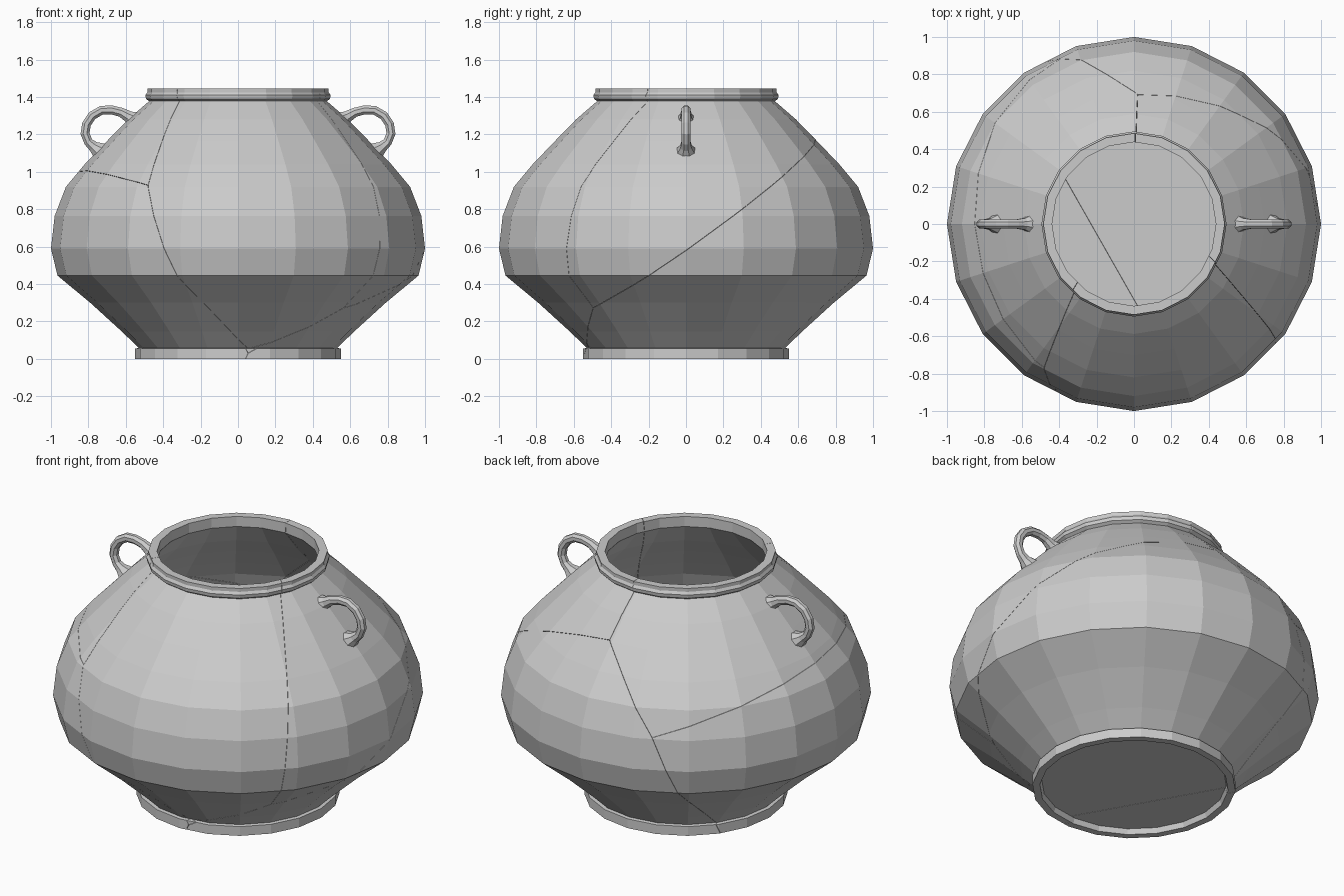
import bpy, bmesh, math
from mathutils import Vector

if "Cube" in bpy.data.objects:
    bpy.data.objects.remove(bpy.data.objects["Cube"])

SIDES = 20
# closed wall section (radius, z): underside, outer wall, rim, inner wall, floor
PROFILE = [(0, .03), (.50, .03), (.51, 0), (.55, 0), (.55, .055), (.53, .058),
           (.62, .145), (.79, .30), (.965, .445), (1.0, .59), (.98, .765), (.92, .92),
           (.82, 1.04), (.70, 1.165), (.588, 1.28), (.475, 1.378), (.492, 1.39),
           (.495, 1.41), (.485, 1.425), (.485, 1.445), (.438, 1.445), (.438, 1.385),
           (.55, 1.25), (.67, 1.13), (.78, 1.01), (.875, .90), (.93, .76), (.95, .60),
           (.92, .47), (.75, .33), (.58, .17), (.50, .08), (0, .08)]

# fracture fields (a, b, c, d): each shard is where its field is the largest
SHARDS = {
    "front_shard": (-.400, -1.225, 1.072, -.674),
    "right_shard": (.104, -.708, 1.0, -.683),
    "left_upper_shard": (-1.222, -.730, .919, -.547),
    "base_shard": (0, 0, 0, 0),
    "left_lower_shard": (-1.32, -.751, .644, -.355),
}
GAP = .0008


def add_object(name, bm):
    mesh = bpy.data.meshes.new(name)
    bm.to_mesh(mesh)
    bm.free()
    obj = bpy.data.objects.new(name, mesh)
    bpy.context.collection.objects.link(obj)
    return obj


def lathe():
    bm = bmesh.new()
    rings = []
    for r, z in PROFILE:
        n = SIDES if r else 1
        rings.append([bm.verts.new((r * math.cos(math.tau * i / SIDES),
                                    r * math.sin(math.tau * i / SIDES), z)) for i in range(n)])
    for lo, hi in zip(rings, rings[1:]):
        for i in range(SIDES):
            j = (i + 1) % SIDES
            quad = [lo[i % len(lo)], lo[j % len(lo)], hi[j % len(hi)], hi[i % len(hi)]]
            bm.faces.new(list(dict.fromkeys(quad)))
    bmesh.ops.recalc_face_normals(bm, faces=bm.faces)
    return bm


# pot body, cut into fitting shards
for name, f in SHARDS.items():
    bm = lathe()
    for other, g in SHARDS.items():
        if other == name:
            continue
        n = Vector(f[:3]) - Vector(g[:3])
        co = n * (-(f[3] - g[3]) / n.length_squared) + n.normalized() * GAP
        bmesh.ops.bisect_plane(bm, geom=bm.verts[:] + bm.edges[:] + bm.faces[:],
                               plane_co=co, plane_no=n, clear_inner=True)
        rim = [e for e in bm.edges if e.is_boundary]
        if rim:
            bmesh.ops.triangle_fill(bm, edges=rim, use_beauty=True, normal=-n.normalized())
    bmesh.ops.recalc_face_normals(bm, faces=bm.faces)
    add_object(name, bm)

# loop handles: tube swept in the xz plane, flared where it meets the wall (x, z, radius)
HANDLE = [(.555, 1.275, .055), (.585, 1.295, .034), (.625, 1.318, .027), (.675, 1.331, .026),
          (.73, 1.329, .026), (.78, 1.300, .026), (.810, 1.255, .026), (.818, 1.205, .026),
          (.800, 1.160, .026), (.772, 1.135, .032), (.735, 1.108, .055)]
TUBE = 8


def handle(name, side):
    bm = bmesh.new()
    rings = []
    for k, (x, z, r) in enumerate(HANDLE):
        a, b = HANDLE[max(k - 1, 0)], HANDLE[min(k + 1, len(HANDLE) - 1)]
        out = Vector((a[1] - b[1], 0, b[0] - a[0])).normalized()
        ring = []
        for i in range(TUBE):
            t = math.tau * (i + .5) / TUBE
            p = Vector((x, 0, z)) + out * r * math.cos(t) + Vector((0, r * math.sin(t), 0))
            ring.append(bm.verts.new((p.x * side, p.y, p.z)))
        rings.append(ring)
    for lo, hi in zip(rings, rings[1:]):
        for i in range(TUBE):
            j = (i + 1) % TUBE
            bm.faces.new((lo[i], lo[j], hi[j], hi[i]))
    bm.faces.new(rings[0])
    bm.faces.new(rings[-1])
    bmesh.ops.recalc_face_normals(bm, faces=bm.faces)
    add_object(name, bm)


handle("right_handle", 1)
handle("left_handle", -1)
